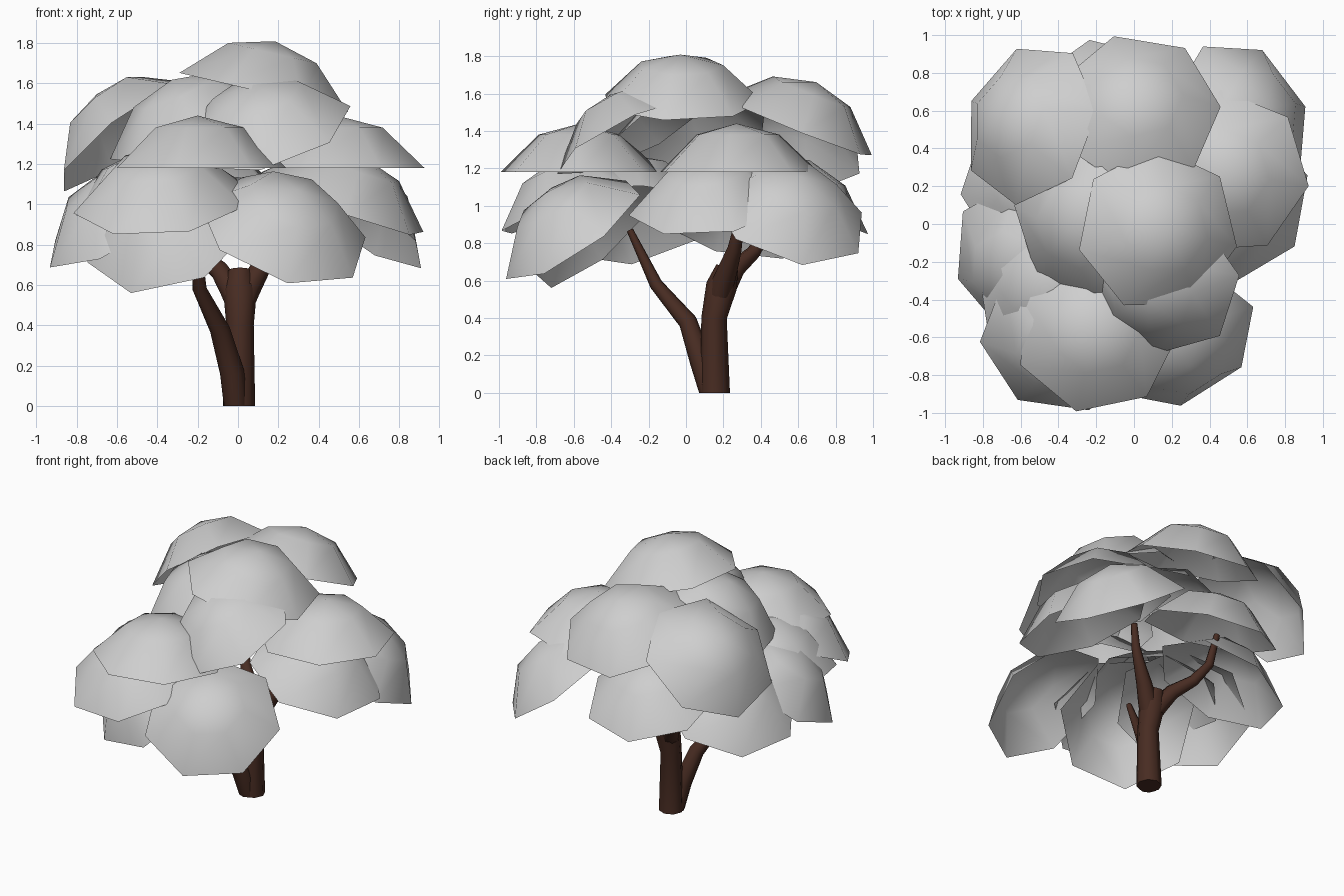
import bpy, bmesh
from math import cos, sin, radians, tau
from mathutils import Vector

old = bpy.data.objects.get("Cube")
if old:
    bpy.data.objects.remove(old, do_unlink=True)


def material(name, rgb):
    m = bpy.data.materials.new(name)
    m.use_nodes = True
    m.diffuse_color = (*rgb, 1)
    bsdf = m.node_tree.nodes["Principled BSDF"]
    bsdf.inputs["Base Color"].default_value = (*rgb, 1)
    bsdf.inputs["Roughness"].default_value = 0.9
    return m


LEAF = material("pale grey leaves", (0.62, 0.62, 0.62))
BARK = material("dark brown bark", (0.065, 0.025, 0.016))
LEAF_SIDES, LIMB_SIDES = 7, 8


def ring(bm, centre, a, b, radius, sides):
    return [bm.verts.new(centre + radius * (a * cos(tau * i / sides) + b * sin(tau * i / sides)))
            for i in range(sides)]


def bridge(bm, low, high):
    for i in range(len(low)):
        j = (i + 1) % len(low)
        bm.faces.new((low[i], low[j], high[j], high[i]))


def finish(bm, name, mat):
    for f in bm.faces:
        f.smooth = True
    mesh = bpy.data.meshes.new(name)
    bm.to_mesh(mesh)
    bm.free()
    mesh.materials.append(mat)
    obj = bpy.data.objects.new(name, mesh)
    bpy.context.collection.objects.link(obj)
    return obj


def leaf_dome(name, centre, normal, heading):
    """Open seven-sided cap; heading is the compass angle of one rim corner."""
    c, n = Vector(centre), Vector(normal).normalized()
    t = radians(heading)
    a = Vector((cos(t), sin(t), -(cos(t) * n.x + sin(t) * n.y) / n.z)).normalized()
    b = n.cross(a)
    bm = bmesh.new()
    rim = ring(bm, c, a, b, 0.44, LEAF_SIDES)
    mid = ring(bm, c + n * 0.2, a, b, 0.23, LEAF_SIDES)
    tip = bm.verts.new(c + n * 0.26)
    bridge(bm, rim, mid)
    for i in range(LEAF_SIDES):
        bm.faces.new((mid[i], mid[(i + 1) % LEAF_SIDES], tip))
    finish(bm, name, LEAF)


def limb(name, path):
    """Tapered tube through (x, y, z, radius) points."""
    pts = [Vector(p[:3]) for p in path]
    bm = bmesh.new()
    rings = []
    for i, p in enumerate(pts):
        d = (pts[min(i + 1, len(pts) - 1)] - pts[max(i - 1, 0)]).normalized()
        if i == 0:
            d = Vector((0, 0, 1))
        a = (Vector((1, 0, 0)) - d * d.x).normalized()
        rings.append(ring(bm, p, a, d.cross(a), path[i][3], LIMB_SIDES))
    for low, high in zip(rings, rings[1:]):
        bridge(bm, low, high)
    bm.faces.new(rings[0][::-1])
    bm.faces.new(rings[-1])
    obj = finish(bm, name, BARK)
    bpy.ops.object.select_all(action="DESELECT")
    obj.select_set(True)
    bpy.context.view_layer.objects.active = obj
    bpy.ops.object.shade_smooth_by_angle(angle=radians(60))


# Trunk and branches
limb("trunk", [(0.005, 0.155, 0, 0.08), (0.01, 0.15, 0.4, 0.068),
               (0.01, 0.19, 0.57, 0.083), (0.01, 0.22, 0.67, 0.06)])
limb("left_branch", [(0.01, 0.165, 0.46, 0.055), (0.05, 0.195, 0.58, 0.062),
                     (0.11, 0.23, 0.68, 0.05), (0.17, 0.26, 0.77, 0.038),
                     (0.22, 0.28, 0.88, 0.028), (0.25, 0.3, 1.03, 0.02)])
limb("right_branch", [(0.01, 0.165, 0.46, 0.055), (-0.03, 0.215, 0.58, 0.062),
                      (-0.09, 0.27, 0.67, 0.05), (-0.19, 0.36, 0.75, 0.038),
                      (-0.26, 0.43, 0.86, 0.03), (-0.3, 0.46, 1.08, 0.02)])
limb("front_branch", [(-0.01, 0.13, 0, 0.06), (-0.03, 0.08, 0.17, 0.06),
                      (-0.09, 0.01, 0.38, 0.05), (-0.19, -0.16, 0.58, 0.035),
                      (-0.21, -0.3, 0.87, 0.018)])

# Foliage: rim centre, facing direction, rim corner heading
DOMES = {
    "crown_leaves": ((0.125, -0.03, 1.555), (0.225, 0, 0.97), -12),
    "upper_right_leaves": ((-0.23, 0.02, 1.38), (-0.38, -0.15, 0.91), 169),
    "upper_front_leaves": ((0.135, -0.295, 1.365), (-0.23, -0.42, 0.875), -43),
    "upper_back_leaves": ((0.02, 0.6, 1.42), (0.05, 0.37, 0.93), 53),
    "back_right_leaves": ((-0.545, 0.53, 1.345), (-0.6, 0.22, 0.77), 159),
    "flat_front_leaves": ((-0.2, -0.565, 1.18), (0, 0, 1), -104),
    "flat_left_leaves": ((0.49, 0.27, 1.18), (0, 0, 1), -9),
    "front_left_leaves": ((0.225, -0.605, 0.865), (0.28, -0.55, 0.79), -24),
    "front_right_leaves": ((-0.38, -0.595, 1.01), (-0.09, -0.37, 0.92), -125),
    "low_front_leaves": ((-0.335, -0.47, 0.865), (-0.3, -0.63, 0.71), -128),
    "low_right_leaves": ((-0.57, -0.2, 0.92), (-0.47, -0.28, 0.84), -166),
    "inner_right_leaves": ((-0.42, -0.31, 1.02), (-0.2, 0, 0.98), 163),
    "middle_right_leaves": ((-0.51, 0.24, 0.9), (-0.36, 0.22, 0.9), 136),
    "middle_left_leaves": ((0.52, 0.13, 1.0), (0.35, -0.1, 0.93), -37),
    "low_left_leaves": ((0.565, 0.548, 0.95), (0.56, 0.26, 0.79), 73),
    "low_back_leaves": ((-0.15, 0.57, 1.0), (0, 0.35, 0.93), 102),
}
for name, (centre, normal, heading) in DOMES.items():
    leaf_dome(name, centre, normal, heading)
